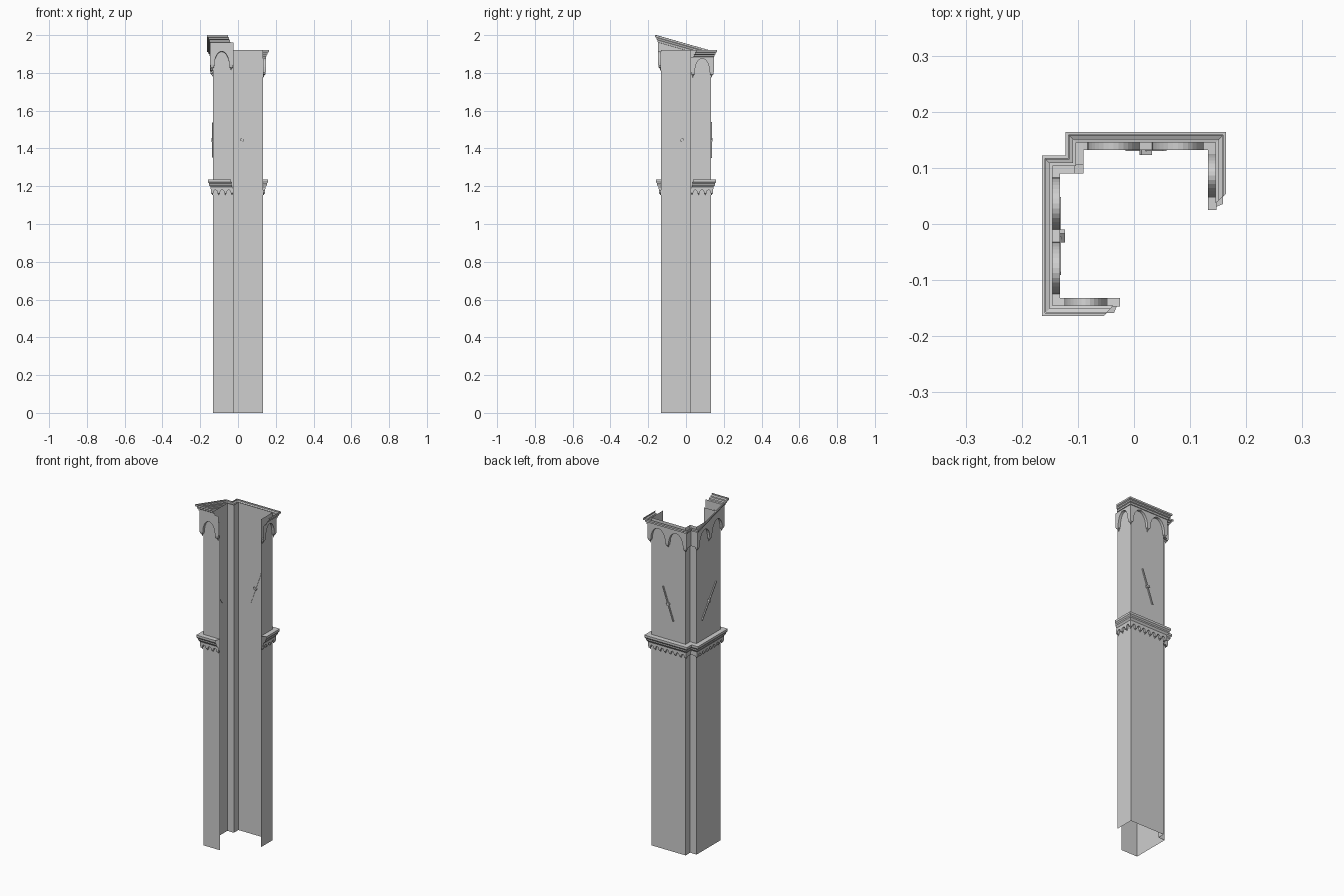
import bpy, bmesh, math
from mathutils import Vector

cube = bpy.data.objects.get("Cube")
if cube:
    bpy.data.objects.remove(cube, do_unlink=True)

stone = bpy.data.materials.new("stone_grey")
stone.use_nodes = True
GREY = (0.62, 0.62, 0.62, 1)
stone.diffuse_color = GREY
stone.node_tree.nodes["Principled BSDF"].inputs["Base Color"].default_value = GREY

W = 0.132
# Open plan of the shell: front end, front-left corner, notch, back, right end
PLAN = [Vector(p) for p in ((-0.025, -W), (-W, -W), (-W, 0.09), (-0.09, 0.09),
                            (-0.09, W), (W, W), (W, 0.025))]
DIRS = [(b - a).normalized() for a, b in zip(PLAN, PLAN[1:])]
NORMALS = [Vector((-d.y, d.x)) for d in DIRS]


def offset_plan(d, cut=0.0):
    """Plan moved outward by d with mitred corners and slanted free ends."""
    pts = [PLAN[0] + NORMALS[0] * d + DIRS[0] * cut * d]
    for i in range(1, len(PLAN) - 1):
        pts.append(PLAN[i] + (NORMALS[i - 1] + NORMALS[i]) * d)
    pts.append(PLAN[-1] + NORMALS[-1] * d - DIRS[-1] * cut * d)
    return pts


def raise_crown(co):
    """The crown climbs along the side wall toward the front."""
    if co.x < 0.05 and co.z > 1.7:
        f = min(1, max(0, (0.12 - co.y) / 0.28))
        co.z += f * (0.04 if co.z < 1.88 else 0.08)


def finish(name, bm, lift=False):
    bmesh.ops.remove_doubles(bm, verts=bm.verts, dist=0.00005)
    if lift:
        for v in bm.verts:
            raise_crown(v.co)
    bmesh.ops.recalc_face_normals(bm, faces=bm.faces)
    mesh = bpy.data.meshes.new(name)
    bm.to_mesh(mesh)
    bm.free()
    mesh.materials.append(stone)
    ob = bpy.data.objects.new(name, mesh)
    bpy.context.collection.objects.link(ob)
    return ob


def face(bm, *pts):
    bm.faces.new([bm.verts.new(p) for p in pts])


def sweep(name, profile, cut=0.0, lift=False):
    """Run an (offset, height) profile along the plan."""
    bm = bmesh.new()
    rows = [[bm.verts.new((p.x, p.y, z)) for p in offset_plan(d, cut)] for d, z in profile]
    for lo, hi in zip(rows, rows[1:]):
        for i in range(len(PLAN) - 1):
            bm.faces.new((lo[i], lo[i + 1], hi[i + 1], hi[i]))
    return finish(name, bm, lift)


def arcade(name, depth, spring, apex, top, bay, post, drop, steps, lift=False):
    """Arched band standing off the walls, with pendants under its posts."""
    bm = bmesh.new()
    pts = offset_plan(depth)
    for i, (a, b) in enumerate(zip(pts, pts[1:])):
        d, n = DIRS[i], NORMALS[i]
        length = (b - a).length

        def at(s, z, back=0.0):
            p = a + d * s - n * back
            return (p.x, p.y, z)

        def panel(s0, s1, z0, z1):
            # front face and its underside
            face(bm, at(s0, z0), at(s1, z1), at(s1, top), at(s0, top))
            face(bm, at(s0, z0), at(s1, z1), at(s1, z1, depth), at(s0, z0, depth))

        count = round(length / bay) if length > 0.08 else 0
        if count == 0:
            panel(0, length, spring, spring)
            continue
        span = (length - (count + 1) * post) / count
        for k in range(count + 1):
            s = k * (span + post)
            panel(s, s + post, spring, spring)
            # stepped pendant: short block, then a point against the wall
            rings = []
            for inset, z in ((0, spring), (0.12, spring - drop * 0.4),
                             (0.3, spring - drop * 0.5)):
                e, f = post * inset, depth * inset
                rings.append([at(s + e, z, depth), at(s + e, z, f),
                              at(s + post - e, z, f), at(s + post - e, z, depth)])
            tip = at(s + post / 2, spring - drop, depth)
            for r0, r1 in zip(rings, rings[1:]):
                for j in range(3):
                    face(bm, r0[j], r0[j + 1], r1[j + 1], r1[j])
            for j in range(3):
                face(bm, rings[-1][j], rings[-1][j + 1], tip)
            if k == count:
                break
            # round arch between this post and the next
            arc = []
            for t in range(steps + 1):
                ang = math.pi * t / steps
                arc.append((s + post + span * (1 - math.cos(ang)) / 2,
                            spring + (apex - spring) * math.sin(ang)))
            for (s0, z0), (s1, z1) in zip(arc, arc[1:]):
                panel(s0, s1, z0, z1)
    return finish(name, bm, lift)


# Tall wall shell
sweep("tower_walls", [(0, 0), (0, 1.92)])

# Middle cornice with its small arched band
sweep("middle_cornice", [(0, 1.236), (0.027, 1.235), (0.027, 1.222), (0.021, 1.214),
                         (0.021, 1.206), (0.013, 1.195), (0.013, 1.185)], cut=0.4)
arcade("middle_arched_band", 0.012, 1.168, 1.18, 1.19, 0.034, 0.014, 0.016, 6)

# Crown: large arches and the stepped cornice above
crown = arcade("crown_arches", 0.015, 1.805, 1.876, 1.885, 0.125, 0.022, 0.03, 16, lift=True)
sweep("crown_cornice", [(0.013, 1.885), (0.019, 1.886), (0.019, 1.896), (0.025, 1.899),
                        (0.025, 1.907), (0.032, 1.911), (0.032, 1.921), (0.027, 1.921)],
      cut=0.9, lift=True)


def box(bm, centre, along, up, out, size):
    verts = bmesh.ops.create_cube(bm, size=1)["verts"]
    for v in verts:
        c = v.co.copy()
        v.co = centre + along * c.x * size[0] + up * c.y * size[1] + out * c.z * size[2]


def clock_hand(name, centre, out, low, high):
    """Tilted bar with a hub piercing the wall; low and high are its ends."""
    bm = bmesh.new()
    bar = high - low
    up = bar.normalized()
    side = up.cross(out)
    box(bm, (low + high) / 2 + out * 0.002, side, up, out, (0.007, bar.length, 0.008))
    box(bm, centre, side, up, out, (0.02, 0.012, 0.018))
    finish(name, bm)


clock_hand("back_clock_hand", Vector((0.021, W, 1.445)), Vector((0, 1, 0)),
           Vector((-0.012, W, 1.35)), Vector((0.055, W, 1.54)))
clock_hand("side_clock_hand", Vector((-W, -0.021, 1.445)), Vector((-1, 0, 0)),
           Vector((-W, 0.045, 1.355)), Vector((-W, -0.088, 1.535)))
